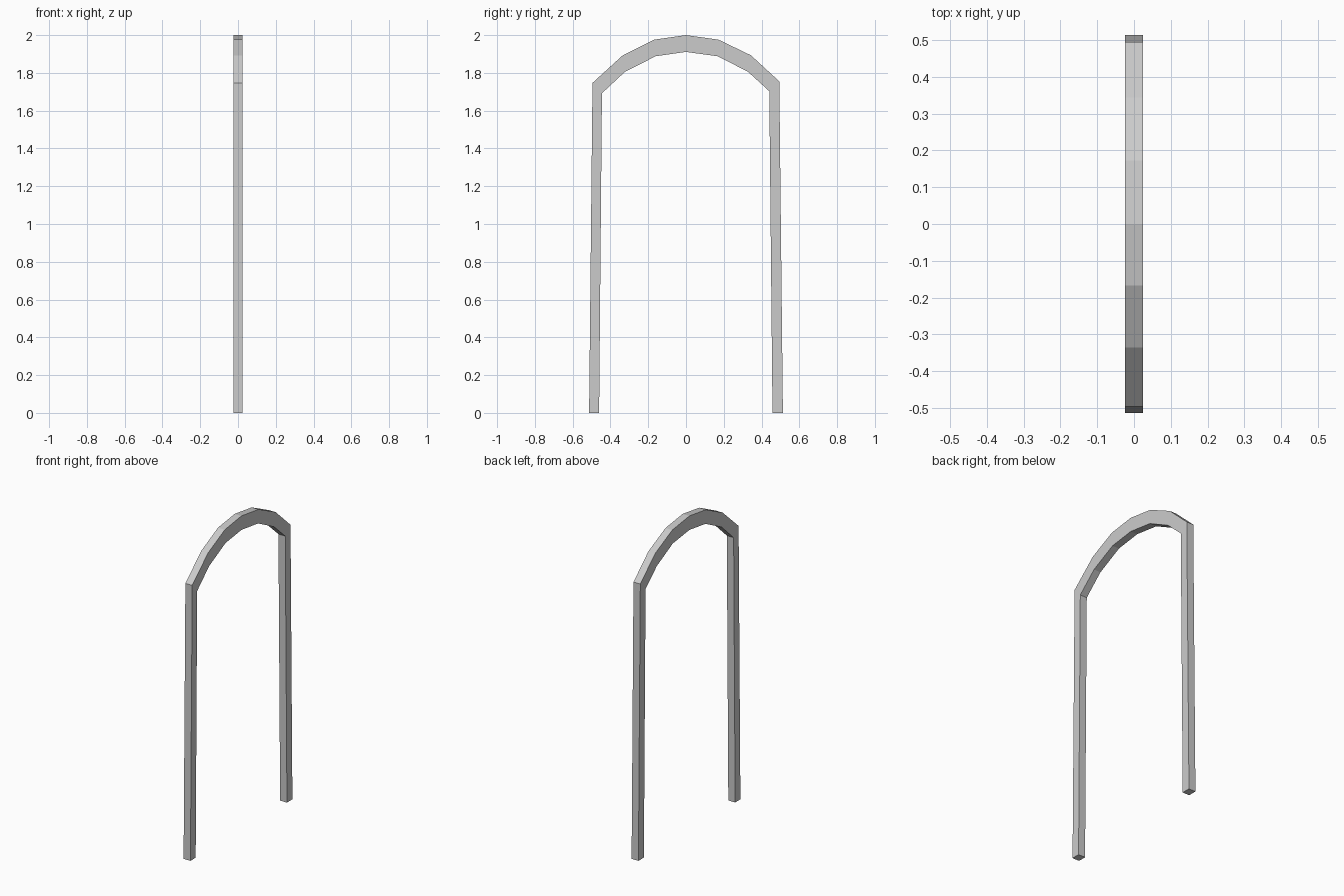
import bpy, bmesh

if "Cube" in bpy.data.objects:
    bpy.data.objects.remove(bpy.data.objects["Cube"])

HALF = 0.024  # half thickness along x

# (outer y, outer z, inner y, inner z) stations along the frame, foot to foot
STATIONS = [
    (-0.513, 0.0, -0.460, 0.0),
    (-0.495, 1.747, -0.445, 1.692),
    (-0.335, 1.893, -0.324, 1.805),
    (-0.167, 1.976, -0.161, 1.888),
    (0.0, 2.0, 0.0, 1.911),
    (0.172, 1.976, 0.168, 1.888),
    (0.344, 1.893, 0.328, 1.806),
    (0.494, 1.755, 0.441, 1.703),
    (0.513, 0.0, 0.458, 0.0),
]

# Arch frame: rectangular cross-section bridged from station to station
bm = bmesh.new()
rings = []
for oy, oz, iy, iz in STATIONS:
    corners = [(-HALF, oy, oz), (HALF, oy, oz), (HALF, iy, iz), (-HALF, iy, iz)]
    rings.append([bm.verts.new(c) for c in corners])
for a, b in zip(rings, rings[1:]):
    for i in range(4):
        j = (i + 1) % 4
        bm.faces.new((a[i], a[j], b[j], b[i]))

# Feet caps
bm.faces.new(rings[0])
bm.faces.new(rings[-1])
bmesh.ops.recalc_face_normals(bm, faces=bm.faces)

mesh = bpy.data.meshes.new("arch_frame")
bm.to_mesh(mesh)
bm.free()
bpy.context.collection.objects.link(bpy.data.objects.new("arch_frame", mesh))
